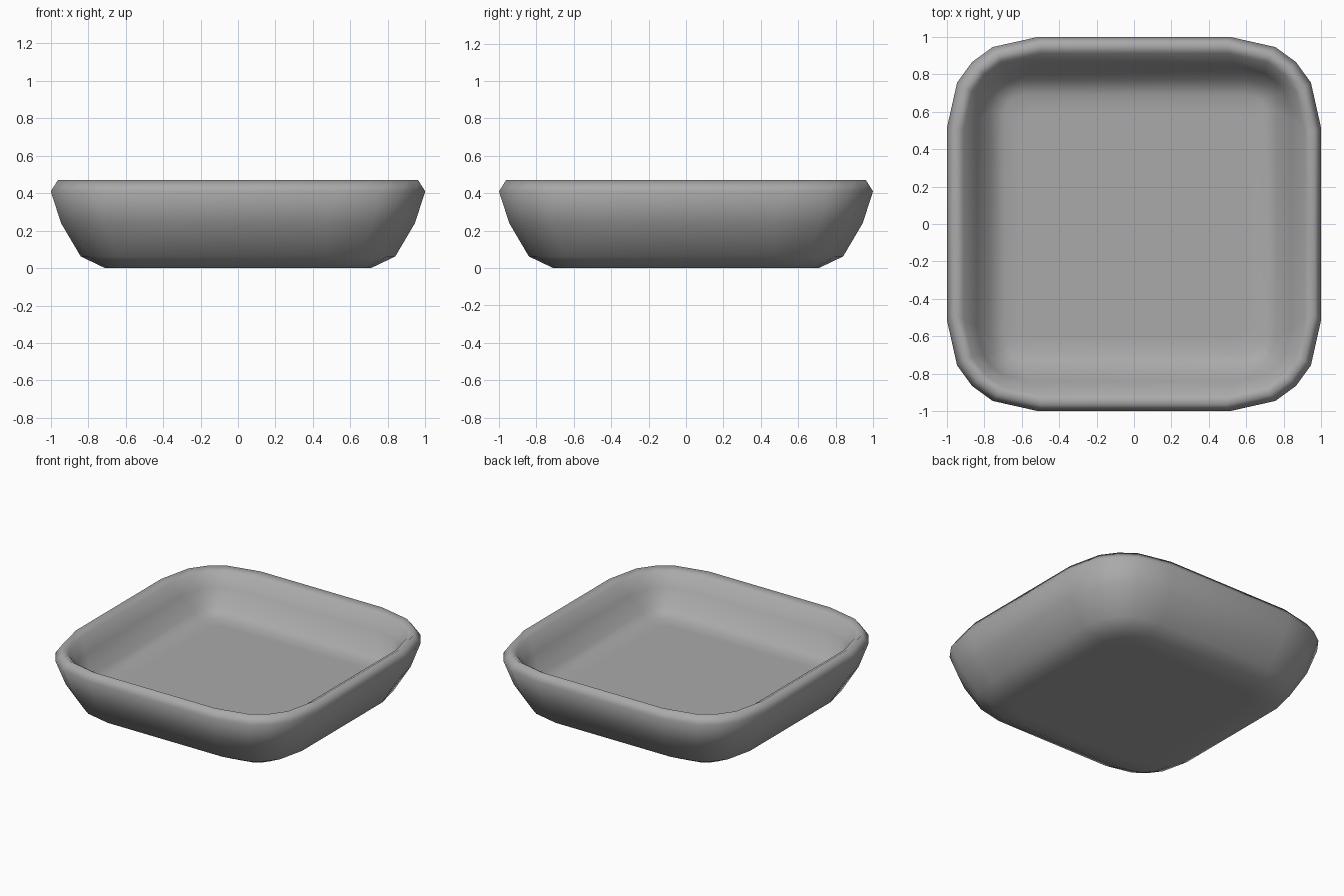
import bpy
import bmesh

cube = bpy.data.objects.get("Cube")
if cube:
    bpy.data.objects.remove(cube, do_unlink=True)

grey = bpy.data.materials.new("plain_grey")
grey.use_nodes = True
colour = (0.4, 0.4, 0.4, 1)
grey.diffuse_color = colour
grey.node_tree.nodes["Principled BSDF"].inputs["Base Color"].default_value = colour

# Corner of the rounded square outline, counter-clockwise, half width 1
CORNER = [(1, 0.51), (0.945, 0.755), (0.865, 0.865), (0.755, 0.945), (0.51, 1)]

# Wall section from underside to inner floor: half width, height, corner roundness
SECTION = [
    (0.6, 0, 0.55), (0.71, 0, 0.6), (0.84, 0.062, 0.92), (0.945, 0.24, 1),
    (1, 0.41, 1), (0.962, 0.47, 1), (0.91, 0.44, 0.9), (0.84, 0.355, 0.7),
    (0.77, 0.23, 0.45), (0.69, 0.195, 0.3), (0.6, 0.195, 0.3),
]


def ring(bm, half, z, roundness):
    """One rounded square loop of vertices."""
    verts = []
    for c, s in ((1, 0), (0, 1), (-1, 0), (0, -1)):
        for px, py in CORNER:
            x = half * (1 - (1 - px) * roundness)
            y = half * (1 - (1 - py) * roundness)
            verts.append(bm.verts.new((x * c - y * s, x * s + y * c, z)))
    return verts


# Loft the section into a shallow square dish
bm = bmesh.new()
rings = [ring(bm, *row) for row in SECTION]
for low, high in zip(rings, rings[1:]):
    for i in range(len(low)):
        j = (i + 1) % len(low)
        bm.faces.new((low[i], low[j], high[j], high[i]))
bm.faces.new(rings[0][::-1])
bm.faces.new(rings[-1])
bmesh.ops.recalc_face_normals(bm, faces=bm.faces)
for face in bm.faces:
    face.smooth = True

mesh = bpy.data.meshes.new("dish")
bm.to_mesh(mesh)
bm.free()
mesh.materials.append(grey)
dish = bpy.data.objects.new("dish", mesh)
bpy.context.collection.objects.link(dish)
